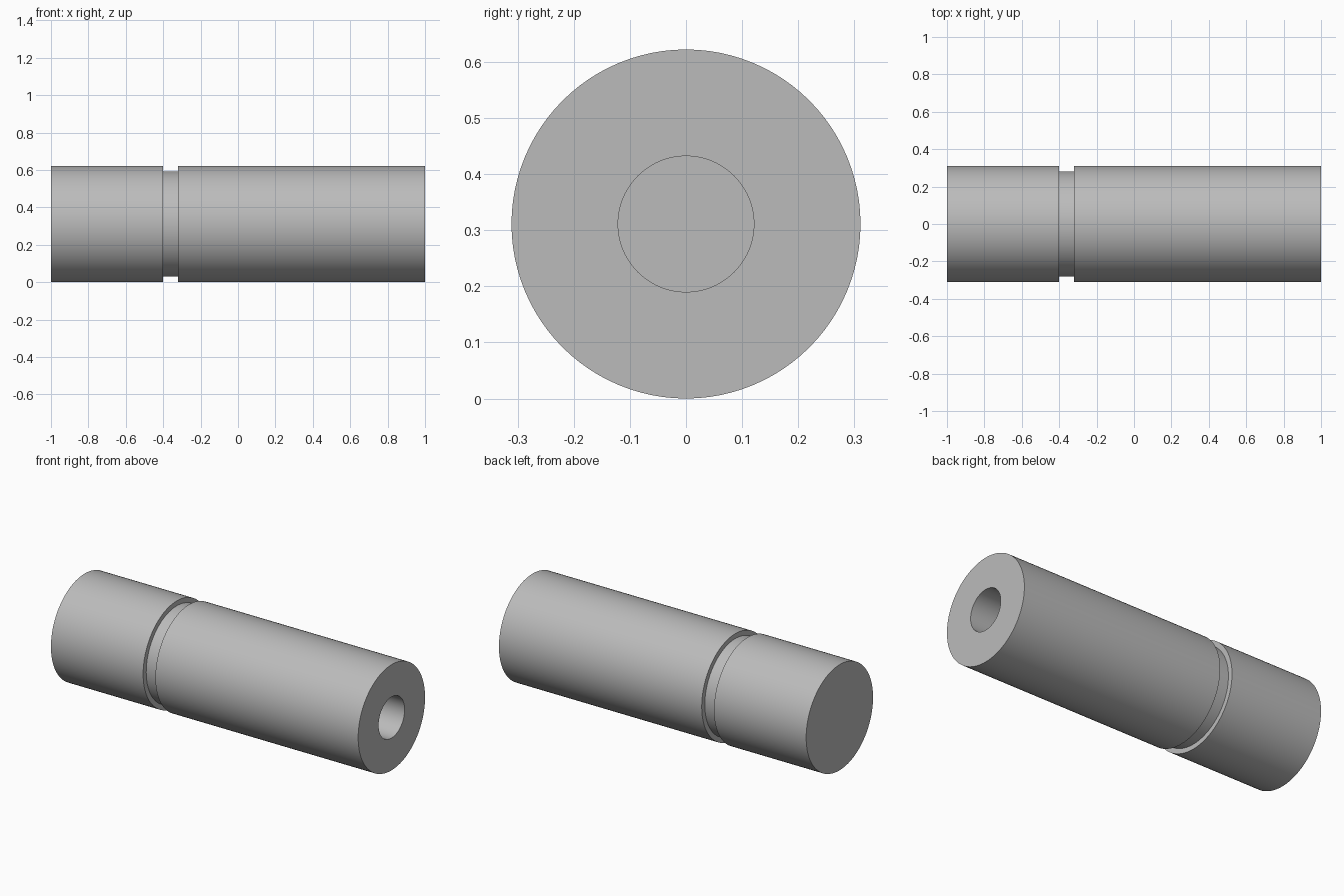
import bpy, bmesh, math
from mathutils import Matrix, Vector

cube = bpy.data.objects.get("Cube")
if cube:
    bpy.data.objects.remove(cube, do_unlink=True)

RADIUS, GROOVE_RADIUS, BORE_RADIUS = 0.311, 0.282, 0.121
SEGMENTS = 96

# Plain grey metal
grey = bpy.data.materials.new("grey_metal")
grey.use_nodes = True
colour = (0.5, 0.5, 0.5, 1)
grey.diffuse_color = colour
grey.node_tree.nodes["Principled BSDF"].inputs["Base Color"].default_value = colour

# Half profile (x, radius): closed end, retaining groove, open end, blind bore
profile = [
    (-1, 0), (-1, RADIUS),
    (-0.4, RADIUS), (-0.4, GROOVE_RADIUS),
    (-0.32, GROOVE_RADIUS), (-0.32, RADIUS),
    (1, RADIUS), (1, BORE_RADIUS),
    (0.2, BORE_RADIUS), (0.2, 0),
]

# Revolve the profile around the pin's long axis
bm = bmesh.new()
verts = [bm.verts.new((x, 0, r)) for x, r in profile]
edges = [bm.edges.new(pair) for pair in zip(verts, verts[1:])]
bmesh.ops.spin(bm, geom=verts + edges, cent=(0, 0, 0), axis=(1, 0, 0),
               angle=math.tau, steps=SEGMENTS, use_merge=True)
bmesh.ops.remove_doubles(bm, verts=bm.verts, dist=0.0001)

# Merge the triangle fans of the closed end and the bore floor into flat discs
centres = [v for v in bm.verts if Vector((v.co.y, v.co.z)).length < 0.001]
bmesh.ops.dissolve_verts(bm, verts=centres)
bmesh.ops.recalc_face_normals(bm, faces=bm.faces)
bmesh.ops.transform(bm, matrix=Matrix.Translation((0, 0, RADIUS)), verts=bm.verts)

mesh = bpy.data.meshes.new("grooved_pin")
bm.to_mesh(mesh)
bm.free()
mesh.materials.append(grey)
pin = bpy.data.objects.new("grooved_pin", mesh)
bpy.context.collection.objects.link(pin)

# Smooth round walls, crisp rims
bpy.context.view_layer.objects.active = pin
pin.select_set(True)
bpy.ops.object.shade_smooth_by_angle(angle=math.radians(30))
